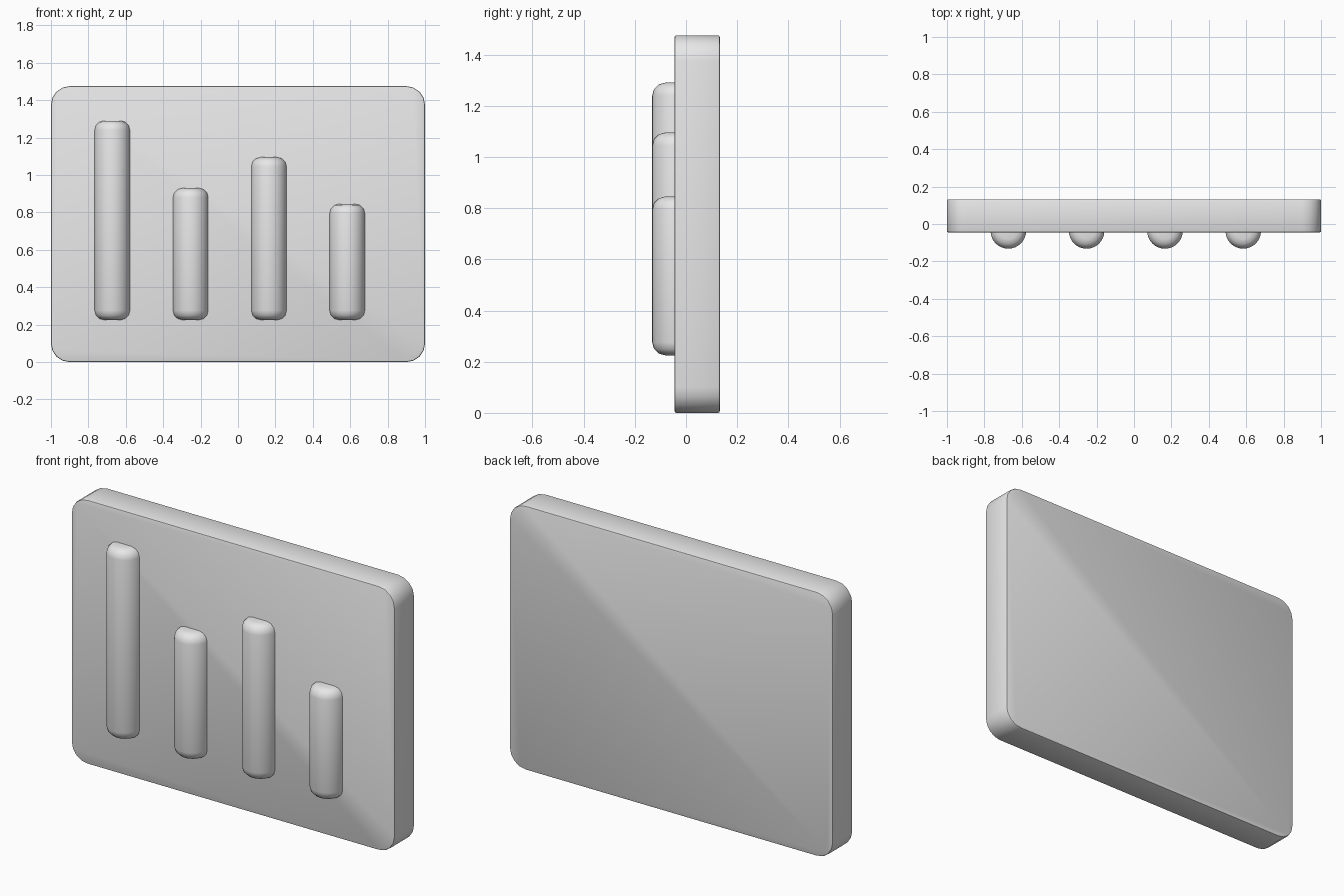
import bpy, math

cube = bpy.data.objects.get("Cube")
if cube:
    bpy.data.objects.remove(cube, do_unlink=True)

# Single plain grey
grey = bpy.data.materials.new("light_grey")
grey.use_nodes = True
color = (0.8, 0.8, 0.8, 1)
grey.diffuse_color = color
grey.node_tree.nodes["Principled BSDF"].inputs["Base Color"].default_value = color


def bevel(obj, width, segments, angle):
    mod = obj.modifiers.new("bevel", "BEVEL")
    mod.width = width
    mod.segments = segments
    mod.limit_method = "ANGLE"
    mod.angle_limit = math.radians(angle)
    bpy.ops.object.modifier_apply(modifier=mod.name)


def finish(obj, name, angle):
    obj.name = name
    obj.data.materials.clear()
    obj.data.materials.append(grey)
    bpy.ops.object.shade_smooth_by_angle(angle=math.radians(angle))


def rounded_outline(half_width, height, radius, steps):
    points = []
    for i, (sx, top) in enumerate([(1, True), (-1, True), (-1, False), (1, False)]):
        cx = sx * (half_width - radius)
        cz = height - radius if top else radius
        for s in range(steps + 1):
            a = math.pi / 2 * (i + s / steps)
            points.append((cx + radius * math.cos(a), cz + radius * math.sin(a)))
    return points


# Backing panel: rounded rectangle with softened rims
FRONT, BACK = -0.045, 0.132
outline = rounded_outline(1.0, 1.475, 0.1, 4)
n = len(outline)
verts = [(x, y, z) for y in (FRONT, BACK) for x, z in outline]
faces = [tuple(range(n)), tuple(reversed(range(n, 2 * n)))]
faces += [(i, i + n, (i + 1) % n + n, (i + 1) % n) for i in range(n)]
mesh = bpy.data.meshes.new("panel")
mesh.from_pydata(verts, [], faces)
panel = bpy.data.objects.new("panel", mesh)
bpy.context.collection.objects.link(panel)
bpy.ops.object.select_all(action="DESELECT")
panel.select_set(True)
bpy.context.view_layer.objects.active = panel
bevel(panel, 0.007, 2, 60)
finish(panel, "panel", 40)

# Upright round bars half sunk into the panel
BOTTOM, RADIUS = 0.225, 0.095
for i, top in enumerate([1.29, 0.93, 1.095, 0.845]):
    bpy.ops.mesh.primitive_cylinder_add(
        vertices=32, radius=RADIUS, depth=top - BOTTOM,
        location=(-0.672 + 0.4187 * i, -0.037, (top + BOTTOM) / 2))
    bar = bpy.context.object
    bevel(bar, 0.05, 3, 60)
    finish(bar, f"bar_{i + 1}", 40)
